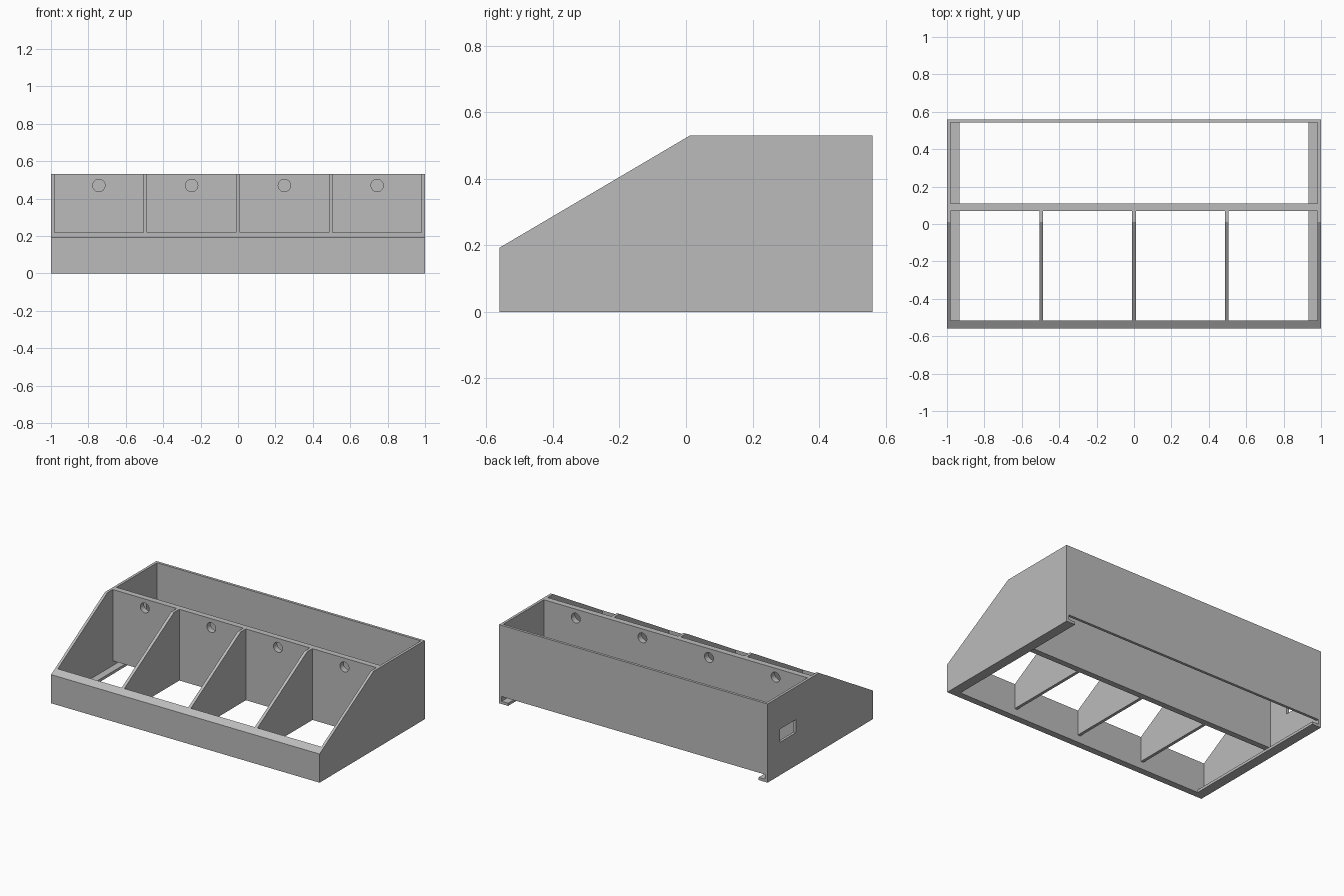
import bpy, bmesh, math
from mathutils import Matrix

cube = bpy.data.objects.get("Cube")
if cube:
    bpy.data.objects.remove(cube, do_unlink=True)

grey = bpy.data.materials.new("plain grey")
grey.use_nodes = True
GREY = (0.5, 0.5, 0.5, 1)
grey.diffuse_color = GREY
grey.node_tree.nodes["Principled BSDF"].inputs["Base Color"].default_value = GREY

WALL = 0.018                      # outer wall thickness
HALF_Y, HEIGHT = 0.56, 0.53
FRONT_IN, MID_F, MID_B = -0.515, 0.07, 0.11
SLOT_LOW, SLOT_TOP = 0.018, 0.05  # sliding floor groove


def add_object(name, bm):
    bmesh.ops.recalc_face_normals(bm, faces=bm.faces)
    mesh = bpy.data.meshes.new(name)
    bm.to_mesh(mesh)
    bm.free()
    mesh.materials.append(grey)
    obj = bpy.data.objects.new(name, mesh)
    bpy.context.collection.objects.link(obj)
    return obj


def extrude_profile(name, profile, x0, x1):
    bm = bmesh.new()
    face = bm.faces.new([bm.verts.new((x0, y, z)) for y, z in profile])
    moved = bmesh.ops.extrude_face_region(bm, geom=[face])["geom"]
    verts = [v for v in moved if isinstance(v, bmesh.types.BMVert)]
    bmesh.ops.translate(bm, verts=verts, vec=(x1 - x0, 0, 0))
    return add_object(name, bm)


def box(name, x0, x1, y0, y1, z0, z1):
    return extrude_profile(name, [(y0, z0), (y1, z0), (y1, z1), (y0, z1)], x0, x1)


def cylinder_y(name, x, y, z, radius, depth):
    bm = bmesh.new()
    place = Matrix.Translation((x, y, z)) @ Matrix.Rotation(math.pi / 2, 4, "X")
    bmesh.ops.create_cone(bm, cap_ends=True, segments=40, radius1=radius,
                          radius2=radius, depth=depth, matrix=place)
    return add_object(name, bm)


# Solid block with the sloping front
body = extrude_profile("organizer_body",
                       [(-HALF_Y, 0), (HALF_Y, 0), (HALF_Y, HEIGHT),
                        (0.012, HEIGHT), (-HALF_Y, 0.193)], -1, 1)

# Four front compartments with a cable hole each
cutters = []
inner = 1 - WALL
divider = 0.02
bay = (2 * inner - 3 * divider) / 4
for i in range(4):
    x = -inner + i * (bay + divider)
    cutters.append(box("bay_cutter", x, x + bay, FRONT_IN, MID_F, SLOT_TOP - 0.01, 1))
    cutters.append(cylinder_y("cable_hole_cutter", x + bay / 2, 0.09, 0.47, 0.033, 0.12))

# Rear bin, floor groove open at the back, floor opening, side window
cutters += [
    box("rear_bin_cutter", -inner, inner, MID_B, HALF_Y - WALL, SLOT_TOP - 0.01, 1),
    box("floor_groove_cutter", -inner, inner, FRONT_IN, 0.7, SLOT_LOW, SLOT_TOP),
    box("floor_opening_cutter", -0.933, 0.933, FRONT_IN, 0.7, -0.1, SLOT_LOW + 0.01),
    box("side_window_cutter", -1.1, -0.9, 0.26, 0.43, 0.222, 0.31),
]

for cutter in cutters:
    cutter.hide_render = True
    mod = body.modifiers.new("cut", "BOOLEAN")
    mod.operation = "DIFFERENCE"
    mod.solver = "EXACT"
    mod.object = cutter

# Bake the cuts and drop the cutters
bpy.context.view_layer.update()
graph = bpy.context.evaluated_depsgraph_get()
baked = bpy.data.meshes.new_from_object(body.evaluated_get(graph))
body.modifiers.clear()
body.data = baked
baked.materials.clear()
baked.materials.append(grey)
for poly in baked.polygons:
    poly.material_index = 0
for cutter in cutters:
    bpy.data.objects.remove(cutter, do_unlink=True)

# Smooth hole walls, sharp edges elsewhere
bpy.ops.object.select_all(action="DESELECT")
body.select_set(True)
bpy.context.view_layer.objects.active = body
bpy.ops.object.shade_smooth_by_angle(angle=math.radians(30))
